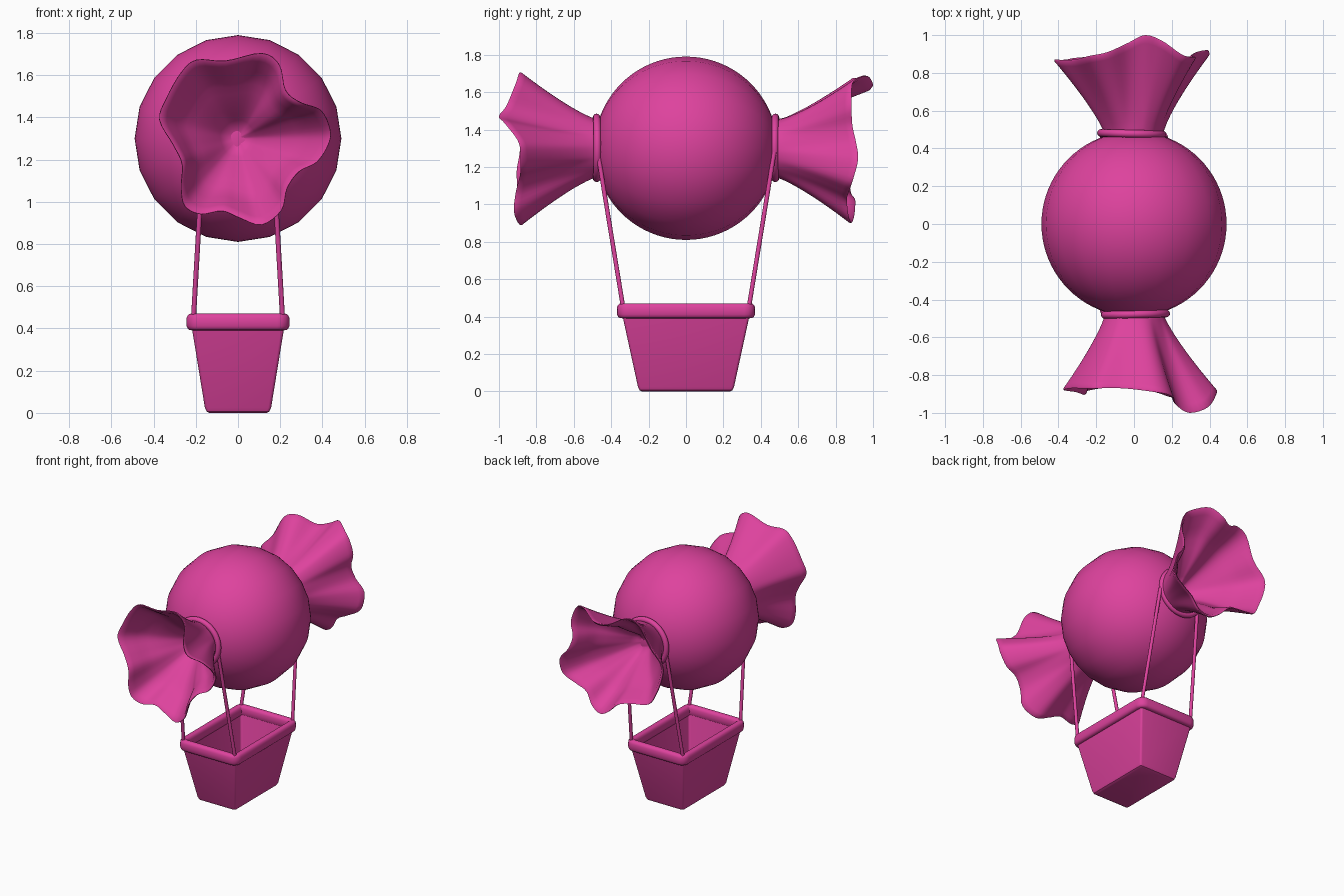
import bpy, bmesh, math
from mathutils import Vector, Matrix

if "Cube" in bpy.data.objects:
    bpy.data.objects.remove(bpy.data.objects["Cube"])

pink = bpy.data.materials.new("pink")
pink.diffuse_color = (0.73, 0.055, 0.34, 1)
pink.use_nodes = True
pink.node_tree.nodes["Principled BSDF"].inputs["Base Color"].default_value = pink.diffuse_color


def finish(bm, name, angle=40):
    bmesh.ops.recalc_face_normals(bm, faces=bm.faces)
    me = bpy.data.meshes.new(name)
    bm.to_mesh(me)
    bm.free()
    me.materials.append(pink)
    ob = bpy.data.objects.new(name, me)
    bpy.context.collection.objects.link(ob)
    bpy.ops.object.select_all(action='DESELECT')
    ob.select_set(True)
    bpy.context.view_layer.objects.active = ob
    bpy.ops.object.shade_smooth_by_angle(angle=math.radians(angle))
    return ob


def loft(rows, cap_start=False, cap_end=False, closed=False):
    """Skin rings of points; caps are flat faces, closed joins last to first."""
    bm = bmesh.new()
    rings = [[bm.verts.new(p) for p in row] for row in rows]
    pairs = list(zip(rings, rings[1:])) + ([(rings[-1], rings[0])] if closed else [])
    for a, b in pairs:
        n = len(a)
        for i in range(n):
            j = (i + 1) % n
            bm.faces.new((a[i], a[j], b[j], b[i]))
    if cap_start:
        bm.faces.new(rings[0])
    if cap_end:
        bm.faces.new(rings[-1])
    return bm


def round_rect(hx, hy, r, z, steps=4):
    pts = []
    for k, (sx, sy) in enumerate(((1, 1), (-1, 1), (-1, -1), (1, -1))):
        for i in range(steps + 1):
            a = math.pi / 2 * (k + i / steps)
            pts.append((sx * (hx - r) + r * math.cos(a), sy * (hy - r) + r * math.sin(a), z))
    return pts


# candy balloon: 20-sided sphere with its poles along y
bm = bmesh.new()
bmesh.ops.create_uvsphere(bm, u_segments=20, v_segments=40, radius=0.49,
                          matrix=Matrix.Translation((0, 0, 1.3)) @ Matrix.Rotation(math.pi / 2, 4, 'X'))
finish(bm, "candy_balloon")

# wavy rim of a wrapper tail: x, z from the axis, and distance along y
RIM = [(.445, .043, .90), (.436, -.03, .885), (.38, -.114, .885), (.294, -.16, .89),
       (.237, -.24, .91), (.21, -.346, .92), (.114, -.417, .89), (.01, -.384, .87),
       (-.076, -.35, .86), (-.18, -.365, .87), (-.256, -.327, .885), (-.275, -.24, .90),
       (-.27, -.123, .905), (-.313, -.03, .89), (-.379, .09, .88), (-.346, .194, .87),
       (-.275, .318, .87), (-.20, .38, .87), (-.06, .375, .87), (.114, .412, .89),
       (.20, .355, .91), (.23, .232, .96), (.30, .175, 1.0), (.40, .137, .97)]


def smooth_loop(pts, sub=4):
    pts = [Vector(p) for p in pts]
    n, out = len(pts), []
    for i in range(n):
        a, b, c, d = (pts[(i + k) % n] for k in (-1, 0, 1, 2))
        for s in range(sub):
            t = s / sub
            out.append(0.5 * (2 * b + (c - a) * t + (2 * a - 5 * b + 4 * c - d) * t * t
                              + (3 * b - a - 3 * c + d) * t ** 3))
    return out


def wrapper_tail(name, side, turn):
    rim = smooth_loop(RIM)
    ca, sa = math.cos(turn), math.sin(turn)

    def row(t, factor):
        pts = []
        for p in rim:
            v = Vector((p.x * ca - p.y * sa, p.x * sa + p.y * ca))
            s = t ** 1.25
            v = (v.normalized() * 0.15 * (1 - s) + v * s) * factor
            pts.append((v.x, side * (0.46 + (p.z - 0.46) * t), 1.3 + v.y))
        return pts

    steps = [i / 12 for i in range(12)] + [0.98]
    rows = [row(t, 1) for t in steps] + [row(1, 0.98)]
    rows += [row(t, min(0.95, 1.2 * math.sqrt(t))) for t in reversed(steps[1:])]
    rows.append(row(0.05, 0.05))
    finish(loft(rows, True, True), name, 80)


wrapper_tail("front_wrapper_tail", -1, 0)
wrapper_tail("back_wrapper_tail", 1, math.radians(50))


# tie rings around the necks
def tie_ring(name, x, y):
    rows = []
    for i in range(48):
        a = 2 * math.pi * i / 48
        row = []
        for k in range(12):
            b = 2 * math.pi * k / 12
            r = 0.163 + 0.02 * math.cos(b)
            row.append((x + r * math.cos(a), y + 0.02 * math.sin(b) + 0.02 * x / abs(x) * math.cos(a) * 0.2,
                        1.302 + r * math.sin(a)))
        rows.append(row)
    finish(loft(rows, closed=True), name)


tie_ring("front_tie_ring", 0.008, -0.478)
tie_ring("back_tie_ring", -0.012, 0.478)

# open tapered basket
sections = [(.135, .235, 0), (.149, .249, .007), (.157, .257, .025), (.223, .345, .43),
            (.203, .325, .43), (.14, .24, .03)]
finish(loft([round_rect(x, y, 0.014, z) for x, y, z in sections], True, True), "basket", 35)

# rolled basket rim
profile = []
for i in range(16):
    a = 2 * math.pi * i / 16
    c, s = math.cos(a), math.sin(a)
    profile.append((0.027 * math.copysign(abs(c) ** 0.75, c), 0.04 * math.copysign(abs(s) ** 0.75, s)))
finish(loft([round_rect(.218 + o, .343 + o, .032 + o, .431 + h) for o, h in profile], closed=True),
       "basket_rim", 60)

# four ropes from the basket corners to the tie rings
for sx, side in ((-1, "left"), (1, "right")):
    for sy, end in ((-1, "front"), (1, "back")):
        a = Vector((sx * .212, sy * .333, .43))
        b = Vector((sx * .163, sy * .472, 1.28))
        d = b - a
        bm = bmesh.new()
        bmesh.ops.create_cone(bm, cap_ends=True, segments=12, radius1=.012, radius2=.012, depth=d.length,
                              matrix=Matrix.Translation((a + b) / 2)
                              @ d.to_track_quat('Z', 'Y').to_matrix().to_4x4())
        finish(bm, f"{end}_{side}_rope")
